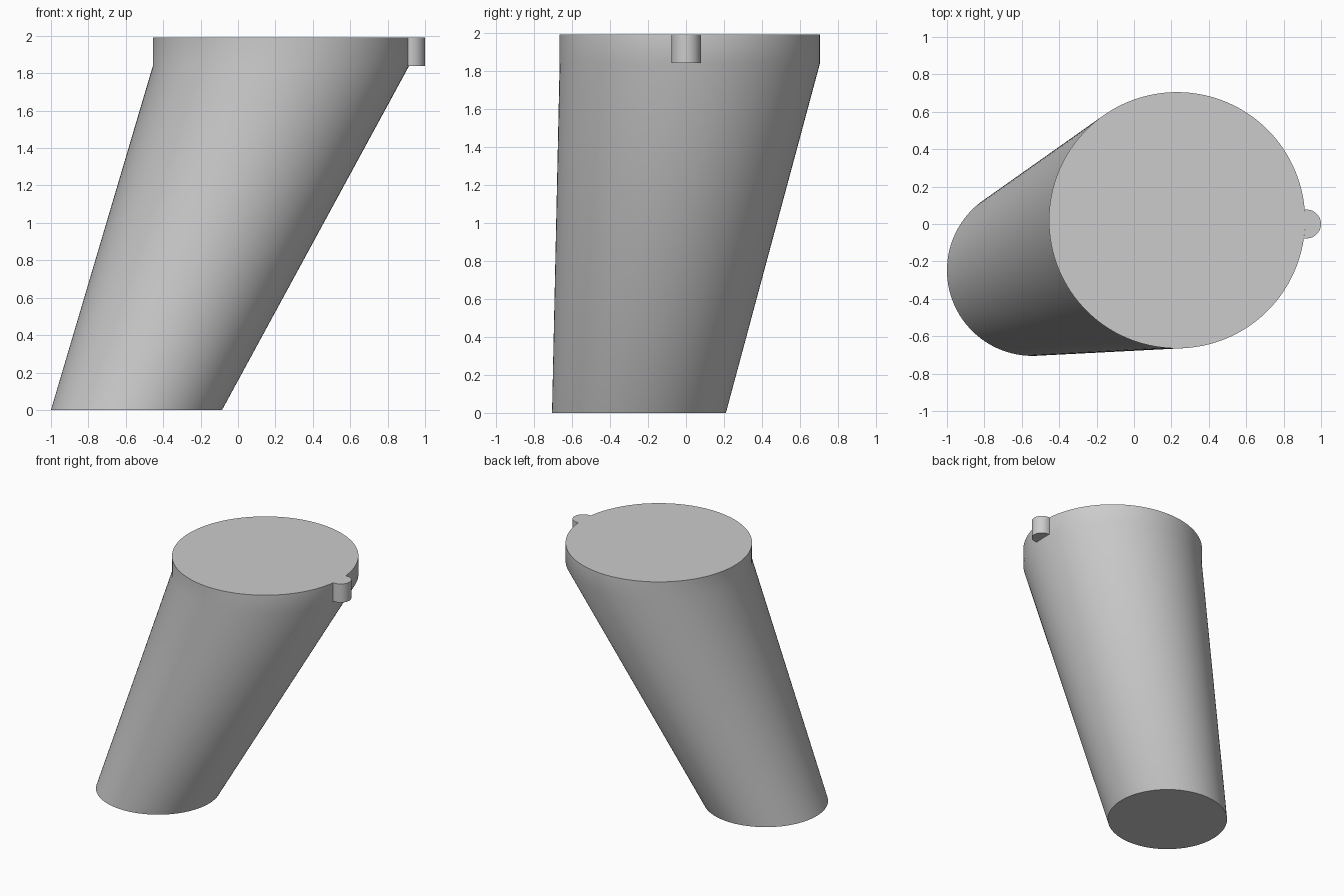
import bpy, bmesh
from math import cos, sin, pi, asin, radians

cube = bpy.data.objects.get("Cube")
if cube:
    bpy.data.objects.remove(cube, do_unlink=True)

grey = bpy.data.materials.new("plain_grey")
grey.use_nodes = True
grey.diffuse_color = (0.6, 0.6, 0.6, 1)
grey.node_tree.nodes["Principled BSDF"].inputs["Base Color"].default_value = grey.diffuse_color

TOP, RIM = 1.99, 1.84          # top face and lower edge of the rim
CX, CY, R = 0.23, 0.02, 0.685  # rim circle


def arc(cx, cy, r, start, end, steps):
    return [(cx + r * cos(start + (end - start) * i / steps),
             cy + r * sin(start + (end - start) * i / steps)) for i in range(steps + 1)]


def loft(name, sections):
    """Capped skin through (outline, height) sections with equal point counts."""
    bm = bmesh.new()
    rings = [[bm.verts.new((x, y, z)) for x, y in outline] for outline, z in sections]
    n = len(rings[0])
    for low, high in zip(rings, rings[1:]):
        for i in range(n):
            j = (i + 1) % n
            bm.faces.new((low[i], low[j], high[j], high[i]))
    bm.faces.new(rings[0][::-1])
    bm.faces.new(rings[-1])
    bmesh.ops.recalc_face_normals(bm, faces=bm.faces)
    mesh = bpy.data.meshes.new(name)
    bm.to_mesh(mesh)
    bm.free()
    mesh.materials.append(grey)
    ob = bpy.data.objects.new(name, mesh)
    bpy.context.collection.objects.link(ob)
    bpy.ops.object.select_all(action='DESELECT')
    ob.select_set(True)
    bpy.context.view_layer.objects.active = ob
    bpy.ops.object.shade_smooth_by_angle(angle=radians(35))
    return ob


def circle(cx, cy, r, n=128):
    return arc(cx, cy, r, 0, 2 * pi, n)[:-1]


# Leaning tapered body with an upright rim
rim = circle(CX, CY, R)
loft("slanted_body", [(circle(-0.5425, -0.2475, 0.4575), 0), (rim, RIM), (rim, TOP)])

# Round-nosed locating tab, its back following the rim
TR, TX = 0.077, 0.923
nose = arc(TX, 0, TR, -pi / 2, pi / 2, 24)
back = arc(CX, CY, R, asin((TR - CY) / R), asin((-TR - CY) / R), 8)
loft("locating_tab", [(nose + back, RIM), (nose + back, TOP)])
